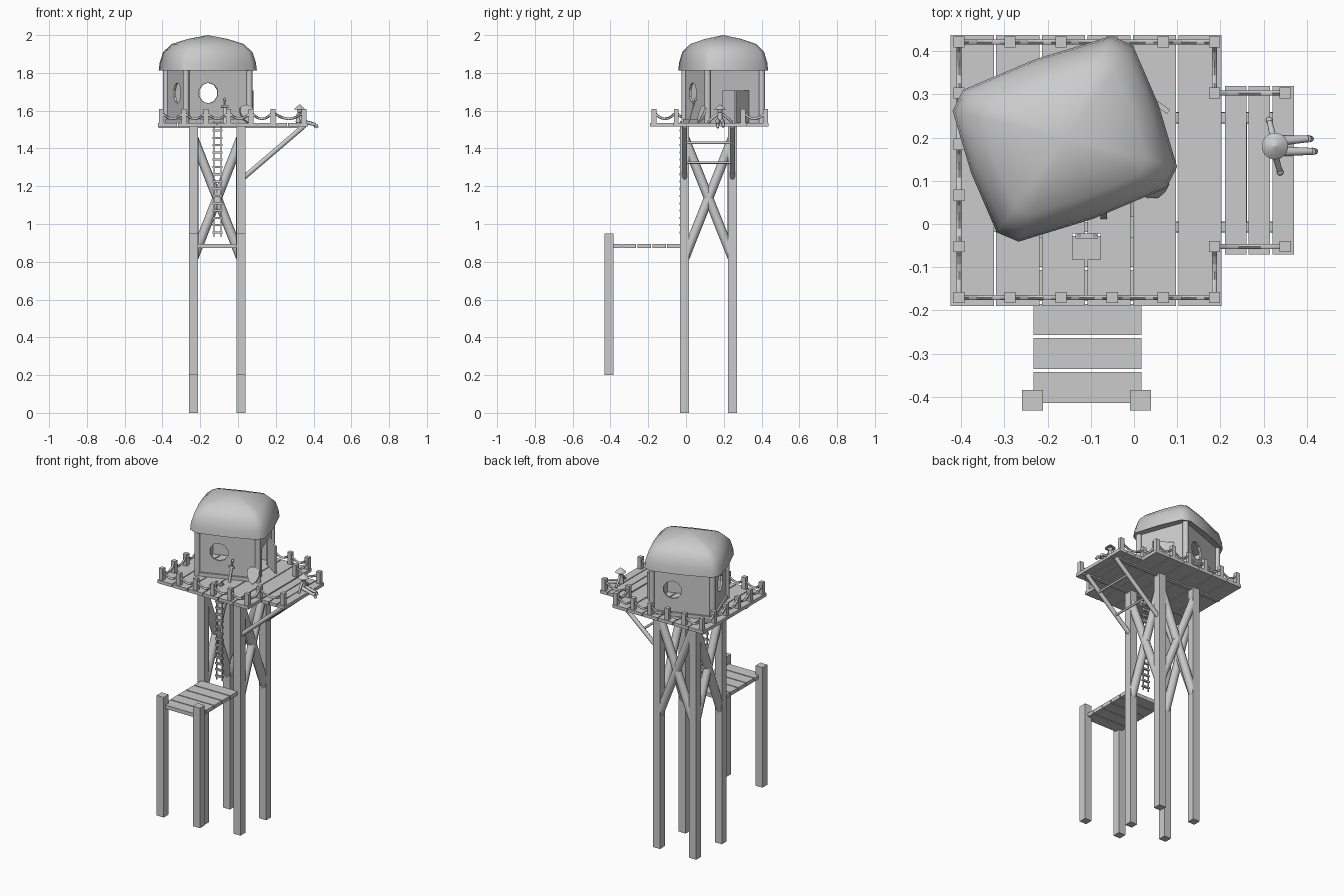
import bpy, bmesh, math
from mathutils import Vector, Matrix

cube = bpy.data.objects.get("Cube")
if cube:
    bpy.data.objects.remove(cube)

mat = bpy.data.materials.new("plain_grey")
mat.use_nodes = True
GREY = (0.6, 0.6, 0.6, 1)
mat.diffuse_color = GREY
mat.node_tree.nodes["Principled BSDF"].inputs["Base Color"].default_value = GREY


def box(bm, lo, hi):
    lo, hi = Vector(lo), Vector(hi)
    m = Matrix.Translation((lo + hi) / 2) @ Matrix.Diagonal((*(hi - lo), 1))
    bmesh.ops.create_cube(bm, size=1, matrix=m)


def bar(bm, a, b, r, r2=None, sides=8):
    a, b = Vector(a), Vector(b)
    d = b - a
    m = Matrix.Translation((a + b) / 2) @ d.to_track_quat('Z', 'Y').to_matrix().to_4x4()
    bmesh.ops.create_cone(bm, cap_ends=True, segments=sides, radius1=r,
                          radius2=r if r2 is None else r2, depth=d.length, matrix=m)


def ball(bm, c, r):
    bmesh.ops.create_uvsphere(bm, u_segments=10, v_segments=6, radius=r,
                              matrix=Matrix.Translation(c))


def finish(bm, name, smooth=None, matrix=None):
    bmesh.ops.recalc_face_normals(bm, faces=bm.faces)
    me = bpy.data.meshes.new(name)
    bm.to_mesh(me)
    bm.free()
    ob = bpy.data.objects.new(name, me)
    bpy.context.collection.objects.link(ob)
    me.materials.append(mat)
    if matrix:
        ob.matrix_world = matrix
    bpy.ops.object.select_all(action='DESELECT')
    ob.select_set(True)
    bpy.context.view_layer.objects.active = ob
    if smooth:
        bpy.ops.object.shade_smooth_by_angle(angle=math.radians(smooth))
    return ob


def cut(ob, cutter):
    mod = ob.modifiers.new("cut", 'BOOLEAN')
    mod.operation, mod.solver, mod.object = 'DIFFERENCE', 'EXACT', cutter
    bpy.context.view_layer.objects.active = ob
    bpy.ops.object.modifier_apply(modifier=mod.name)
    bpy.data.objects.remove(cutter)


# Main legs and landing posts
LX, LY = (-0.235, 0.015), (-0.007, 0.246)
DECK, UNDER = 1.535, 1.515
bm = bmesh.new()
for x in LX:
    for y in LY:
        box(bm, (x - .024, y - .024, 0), (x + .024, y + .024, UNDER))
finish(bm, "tower_legs")
bm = bmesh.new()
for x in LX:
    box(bm, (x - .024, -.432, .2), (x + .024, -.384, .95))
finish(bm, "landing_posts")

# Crossed braces on the left, right and back
bm = bmesh.new()
for z0, z1 in ((.82, 1.455), (1.455, .82)):
    for x in LX:
        bar(bm, (x, LY[0], z0), (x, LY[1], z1), .025)
    bar(bm, (LX[0], LY[1], z0), (LX[1], LY[1], z1), .025)
finish(bm, "cross_braces", 60)

# Landing planks
bm = bmesh.new()
for i in range(5):
    y = -.414 + i * .0785
    box(bm, (-.233, y, .872), (.017, y + .072, .895))
finish(bm, "landing_planks")

# Main deck planks with the ladder hatch
bm = bmesh.new()
for i in range(6):
    x = -.424 + i * .1053
    box(bm, (x, -.19, UNDER), (x + .1, .437, DECK))
deck = finish(bm, "deck_planks")
bm = bmesh.new()
box(bm, (-.142, -.082, 1.4), (-.077, -.022, 1.6))
cut(deck, finish(bm, "hatch_cutter"))

# Side deck and the joists below
bm = bmesh.new()
for i in range(3):
    x = .21 + i * .055
    box(bm, (x, -.07, UNDER), (x + .05, .319, DECK))
finish(bm, "side_deck_planks")
bm = bmesh.new()
for y in LY:
    box(bm, (-.42, y - .012, UNDER - .008), (.36, y + .012, UNDER + .002))
finish(bm, "deck_joists")

# Struts carrying the side deck
bm = bmesh.new()
for y in LY:
    bar(bm, (.03, y, 1.245), (.345, y, 1.515), .013)
for x, z in ((.13, 1.325), (.255, 1.43)):
    bar(bm, (x, LY[0], z), (x, LY[1], z), .007)
finish(bm, "side_struts", 60)

# Ladder
bm = bmesh.new()
for x in (-.127, -.09):
    bar(bm, (x, -.027, .93), (x, -.027, 1.545), .004, sides=6)
for i in range(16):
    z = .95 + i * .0385
    box(bm, (-.135, -.034, z), (-.083, -.022, z + .011))
finish(bm, "ladder")

# Fence posts, listed as runs joined by sagging ropes
step = [i * .1182 for i in range(6)]
xs = [-.405 + s for s in step]
ys = [-.17 + s for s in step]
runs = [[(x, ys[0]) for x in xs], [(x, ys[5]) for x in xs], [(xs[0], y) for y in ys],
        [(xs[5], ys[0]), (xs[5], ys[1]), (.35, ys[1])],
        [(xs[5], ys[5]), (xs[5], ys[4]), (.35, ys[4])]]
bm = bmesh.new()
for x, y in {p for run in runs for p in run}:
    box(bm, (x - .013, y - .013, DECK), (x + .013, y + .013, 1.608))
finish(bm, "fence_posts")
bm = bmesh.new()
SEG = 6
for run in runs:
    for p, q in zip(run, run[1:]):
        pts = []
        for k in range(SEG + 1):
            t = k / SEG
            pts.append((p[0] + (q[0] - p[0]) * t, p[1] + (q[1] - p[1]) * t,
                        1.592 - .14 * t * (1 - t)))
        for a, b in zip(pts, pts[1:]):
            bar(bm, a, b, .007, sides=6)
finish(bm, "fence_ropes", 60)

# Hut, turned on the deck
HUT = Matrix.Translation((-.16, .197, DECK)) @ Matrix.Rotation(math.radians(20), 4, 'Z')
A, B, H = .178, .153, .285
bm = bmesh.new()
box(bm, (-A, -B, 0), (A, B, H))
walls = finish(bm, "hut_walls", None, HUT)
bm = bmesh.new()
box(bm, (-A + .012, -B + .012, -.1), (A - .012, B - .012, H - .01))
cut(walls, finish(bm, "room_cutter", None, HUT))
WIN = .158
for a, b in (((-.052, -B - .05, WIN), (-.052, -B + .05, WIN)),
             ((.057, B - .05, WIN), (.057, B + .05, WIN)),
             ((-A - .05, -.015, WIN), (-A + .05, -.015, WIN))):
    bm = bmesh.new()
    bar(bm, a, b, .055, sides=10)
    cut(walls, finish(bm, "window_cutter", None, HUT))
bm = bmesh.new()
box(bm, (A - .05, -.07, -.05), (A + .05, .075, .17))
cut(walls, finish(bm, "door_cutter", None, HUT))

bm = bmesh.new()
for x in (-A, A):
    for y in (-B, B):
        bar(bm, (x, y, 0), (x, y, H), .017, sides=10)
finish(bm, "hut_corner_posts", 60, HUT)
bm = bmesh.new()
for s in (-1, 1):
    box(bm, (-A, s * B - .01, 0), (A, s * B + .01, .022))
box(bm, (-A - .01, -B, 0), (-A + .01, B, .022))
finish(bm, "hut_sills", None, HUT)

# Open door
bm = bmesh.new()
box(bm, (0, -.006, .003), (.12, .006, .172))
finish(bm, "door", None, HUT @ Matrix.Translation((A, .075, 0)) @ Matrix.Rotation(math.radians(-55), 4, 'Z'))

# Thatched domed roof made from stacked rings
bm = bmesh.new()
RX, RY = .222, .187
outline = [(-1, -.8), (-.82, -1), (0, -1.05), (.82, -1), (1, -.8), (1.04, 0),
           (1, .8), (.82, 1), (0, 1.05), (-.82, 1), (-1, .8), (-1.04, 0)]
rings = []
for s, z in ((.9, .288), (1, .278), (.98, .32), (.91, .375), (.73, .418), (.4, .445)):
    rings.append([bm.verts.new((x * RX * s, y * RY * s, z)) for x, y in outline])
n = len(outline)
for lo, hi in zip(rings, rings[1:]):
    for i in range(n):
        bm.faces.new((lo[i], lo[(i + 1) % n], hi[(i + 1) % n], hi[i]))
top = bm.verts.new((0, 0, .465))
for i in range(n):
    bm.faces.new((rings[-1][i], rings[-1][(i + 1) % n], top))
bm.faces.new(rings[0][::-1])
finish(bm, "hut_roof", 50, HUT)

# Shield leaning at the hut corner
bm = bmesh.new()
half = [(0, 0), (.022, .02), (.036, .055), (.034, .085), (.015, .1)]
shape = half + [(-x, z) for x, z in reversed(half[1:])]
face = bm.faces.new([bm.verts.new((x, 0, z)) for x, z in shape])
ext = bmesh.ops.extrude_face_region(bm, geom=[face])
bmesh.ops.translate(bm, vec=(0, .014, 0),
                    verts=[v for v in ext["geom"] if isinstance(v, bmesh.types.BMVert)])
finish(bm, "shield", 30, Matrix.Translation((.055, .06, DECK + .003))
       @ Matrix.Rotation(math.radians(20), 4, 'Z') @ Matrix.Rotation(math.radians(-22), 4, 'X'))

# Sword leaning on the front wall
bm = bmesh.new()
box(bm, (-.008, -.003, 0), (.008, .003, .085))
box(bm, (-.02, -.005, .085), (.02, .005, .094))
bar(bm, (0, 0, .094), (0, 0, .125), .005)
ball(bm, (0, 0, .128), .008)
finish(bm, "sword", 40, Matrix.Translation((-.07, .015, DECK)) @ Matrix.Rotation(math.radians(-15), 4, 'X'))

# Seated figure with a cone hat
bm = bmesh.new()
bar(bm, (.322, .18, 1.538), (.325, .18, 1.59), .017, .013)
ball(bm, (.326, .18, 1.602), .014)
bar(bm, (.326, .18, 1.607), (.326, .18, 1.633), .031, .002, 14)
for side, hand, foot in ((1, (.313, .24, 1.542), (.402, .197, 1.53)),
                         (-1, (.338, .12, 1.542), (.412, .168, 1.525))):
    bar(bm, (.324, .18 + side * .012, 1.583), hand, .008, .006)
    ball(bm, hand, .008)
    hip = (.325, .18 + side * .012, 1.547)
    bar(bm, hip, foot, .012, .008)
    bar(bm, foot, (foot[0] + .008, foot[1], foot[2] - .016), .009, .007)
finish(bm, "seated_figure", 50)
